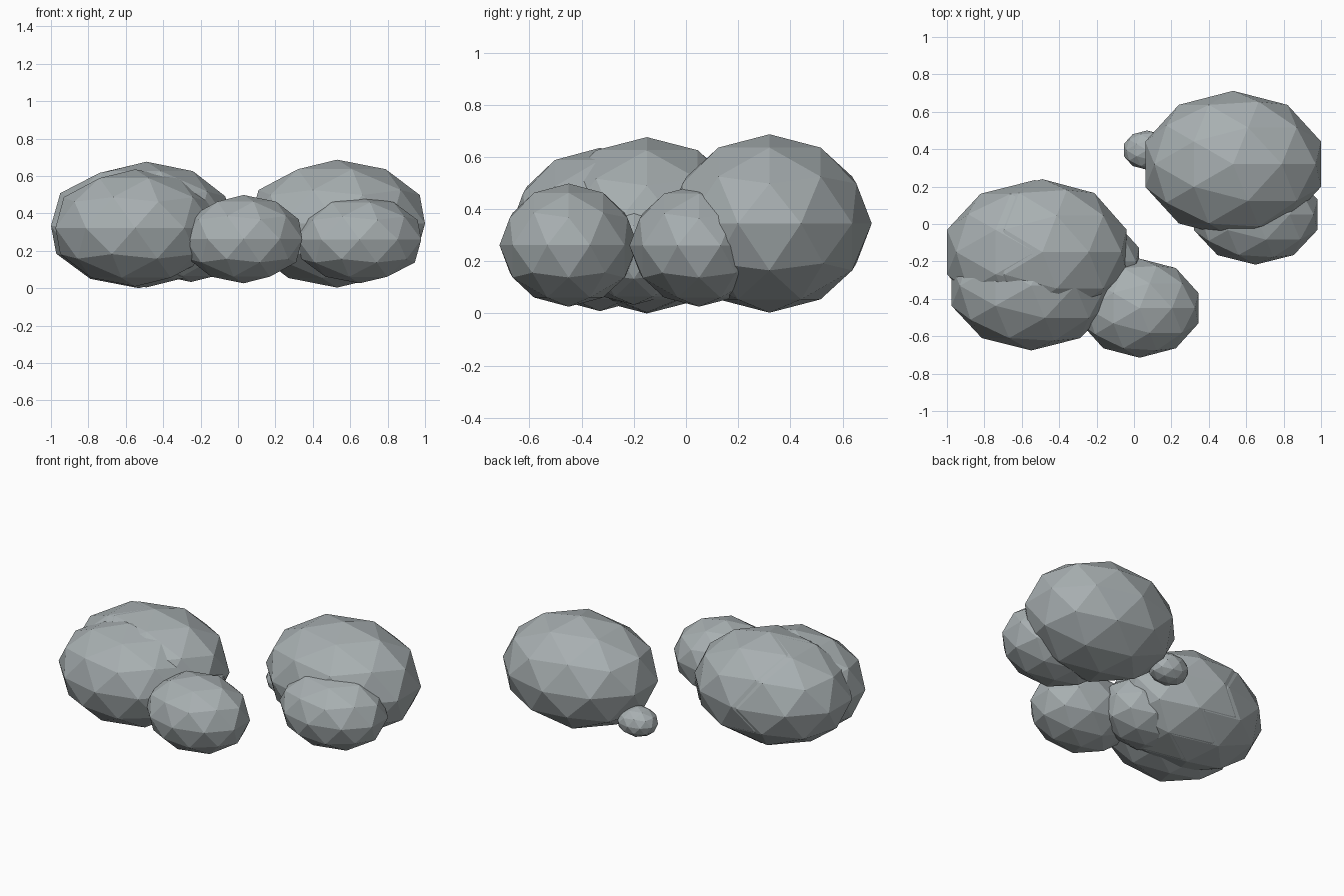
import bpy

if "Cube" in bpy.data.objects:
    bpy.data.objects.remove(bpy.data.objects["Cube"])

# One flat grey stone colour
stone = bpy.data.materials.new("stone_grey")
stone.diffuse_color = (0.39, 0.43, 0.44, 1.0)
stone.use_nodes = True
stone.node_tree.nodes["Principled BSDF"].inputs["Base Color"].default_value = stone.diffuse_color


def boulder(name, centre, radii):
    """Low-poly stone: a squashed 80-sided icosphere with flat faces."""
    bpy.ops.mesh.primitive_ico_sphere_add(subdivisions=2, radius=1, location=centre)
    ob = bpy.context.object
    ob.name = name
    ob.scale = radii
    bpy.ops.object.transform_apply(location=False, rotation=False, scale=True)
    ob.data.materials.append(stone)
    return ob


# Right-hand cluster
boulder("large_right_boulder", (0.53, 0.32, 0.345), (0.494, 0.392, 0.342))
boulder("front_right_boulder", (0.65, 0.05, 0.26), (0.347, 0.267, 0.234))
boulder("small_back_pebble", (0.07, 0.395, 0.16), (0.131, 0.105, 0.092))

# Left-hand cluster
boulder("large_left_boulder", (-0.49, -0.15, 0.34), (0.473, 0.39, 0.336))
boulder("large_left_boulder_twin", (-0.53, -0.15, 0.333), (0.494, 0.385, 0.333))
boulder("front_left_boulder", (-0.55, -0.33, 0.322), (0.448, 0.346, 0.313))
boulder("front_middle_boulder", (0.03, -0.45, 0.262), (0.33, 0.265, 0.236))
boulder("tucked_boulder", (-0.25, -0.20, 0.243), (0.292, 0.233, 0.21))
